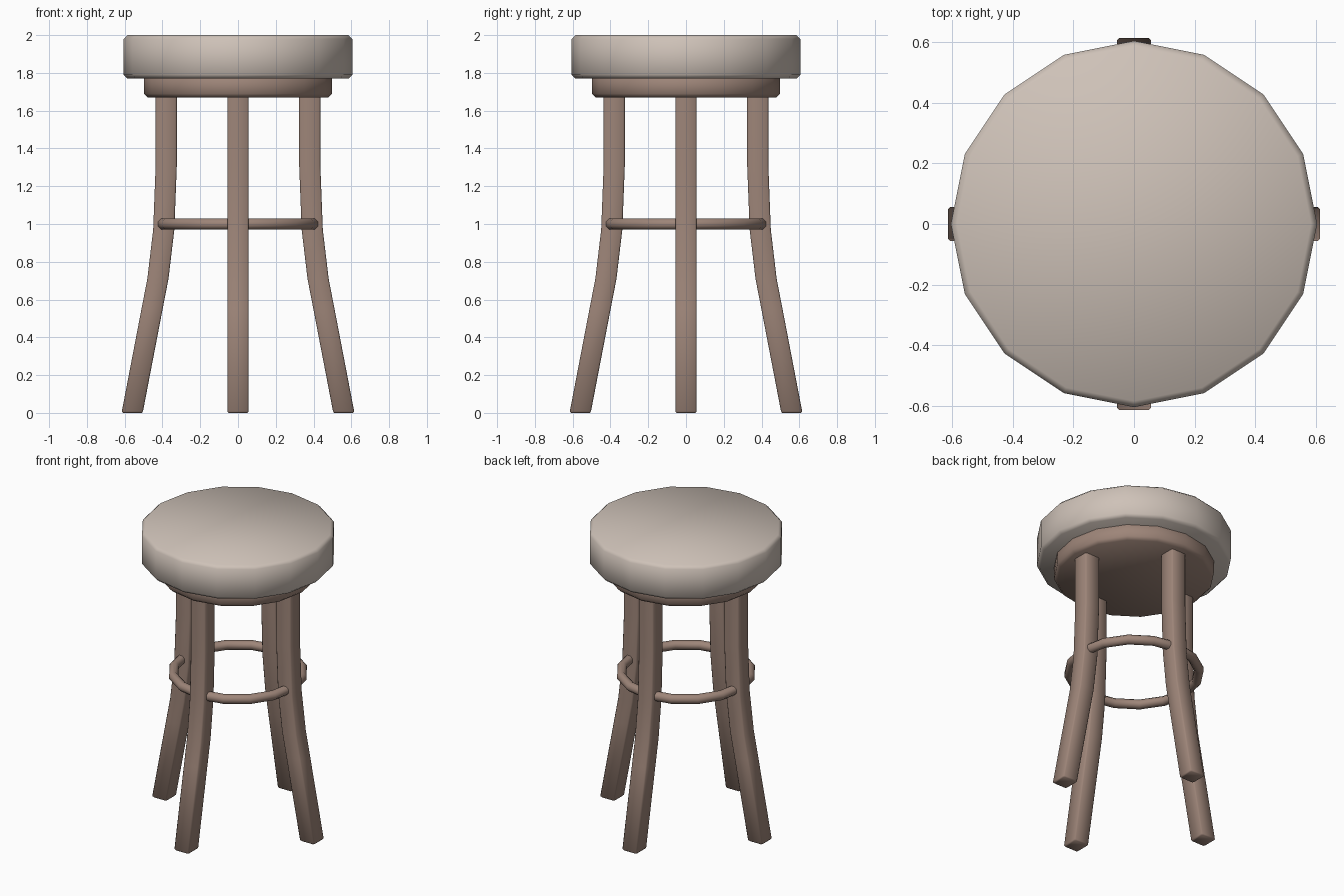
import bpy, bmesh, math
from mathutils import Matrix

if "Cube" in bpy.data.objects:
    bpy.data.objects.remove(bpy.data.objects["Cube"])


def material(name, rgb):
    m = bpy.data.materials.new(name)
    m.diffuse_color = (*rgb, 1)
    m.use_nodes = True
    m.node_tree.nodes["Principled BSDF"].inputs["Base Color"].default_value = m.diffuse_color
    return m


cushion_mat = material("pale cushion", (0.62, 0.54, 0.48))
wood_mat = material("brown wood", (0.34, 0.235, 0.19))


def finish(bm, name, mat, angle=60):
    bmesh.ops.recalc_face_normals(bm, faces=bm.faces)
    me = bpy.data.meshes.new(name)
    bm.to_mesh(me)
    bm.free()
    ob = bpy.data.objects.new(name, me)
    bpy.context.collection.objects.link(ob)
    me.materials.append(mat)
    bpy.ops.object.select_all(action='DESELECT')
    ob.select_set(True)
    bpy.context.view_layer.objects.active = ob
    bpy.ops.object.shade_smooth_by_angle(angle=math.radians(angle))
    return ob


def loft(bm, rings, closed=False):
    # join equal-sized vertex rings; cap the ends unless closed
    rs = [[bm.verts.new(p) for p in r] for r in rings]
    n = len(rs[0])
    for a, b in zip(rs, rs[1:] + (rs[:1] if closed else [])):
        for i in range(n):
            j = (i + 1) % n
            bm.faces.new((a[i], a[j], b[j], b[i]))
    if not closed:
        bm.faces.new(rs[0])
        bm.faces.new(rs[-1])


def circle(r, z, n=16):
    return [(r * math.cos(math.tau * i / n), r * math.sin(math.tau * i / n), z)
            for i in range(n)]


def disc(name, r, z0, z1, bevel, mat):
    bm = bmesh.new()
    loft(bm, [circle(r - bevel, z0), circle(r, z0 + bevel),
              circle(r, z1 - bevel), circle(r - bevel, z1)])
    return finish(bm, name, mat)


# Seat cushion and the wooden disc beneath it
disc("seat_cushion", 0.605, 1.77, 2.0, 0.02, cushion_mat)
disc("seat_base", 0.498, 1.67, 1.79, 0.02, wood_mat)

# Four square legs, straight above and flared below
path = [(0, 0.559), (0.55, 0.455), (0.71, 0.424), (0.97, 0.393),
        (1.31, 0.38), (1.69, 0.38)]
h, c = 0.056, 0.008
section = [(h, c - h), (h, h - c), (h - c, h), (c - h, h),
           (-h, h - c), (-h, c - h), (c - h, -h), (h - c, -h)]
for k, name in enumerate(("right_leg", "back_leg", "left_leg", "front_leg")):
    bm = bmesh.new()
    rings = [[(path[0][1] + x * 0.88, y * 0.88, 0) for x, y in section]]
    rings += [[(r + x, y, max(z, c)) for x, y in section] for z, r in path]
    loft(bm, rings)
    bm.transform(Matrix.Rotation(k * math.pi / 2, 4, 'Z'))
    finish(bm, name, wood_mat)

# Foot ring running through the legs
bm = bmesh.new()
R, t = 0.405, 0.031
loft(bm, [circle(R + t * math.cos(math.tau * (k + .5) / 8),
                 1.0 + t * math.sin(math.tau * (k + .5) / 8))
          for k in range(8)], closed=True)
finish(bm, "foot_ring", wood_mat)
